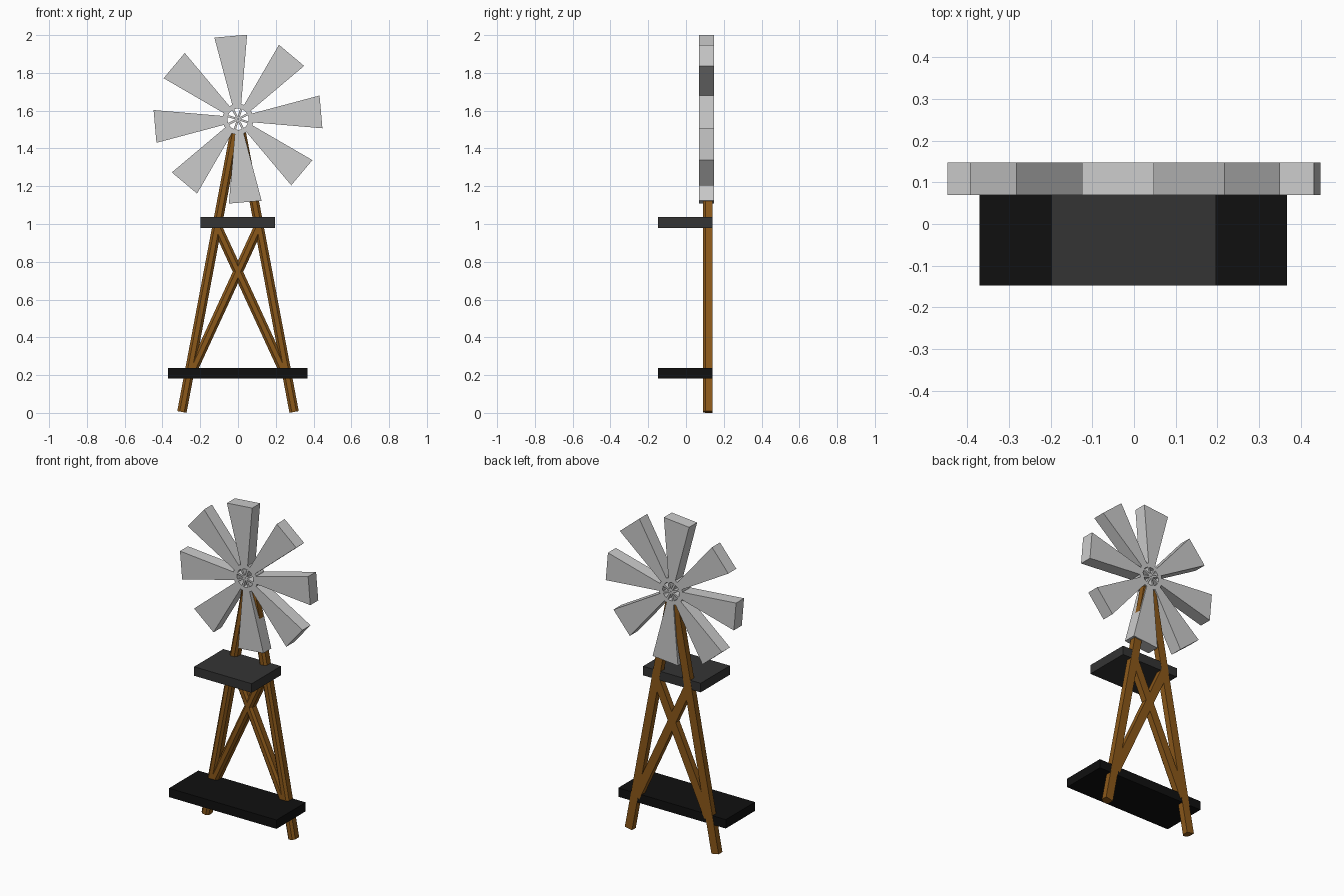
import bpy, bmesh
from math import sin, cos, pi, radians
from mathutils import Vector, Matrix

if "Cube" in bpy.data.objects:
    bpy.data.objects.remove(bpy.data.objects["Cube"])


def material(name, rgb):
    m = bpy.data.materials.new(name)
    m.diffuse_color = (*rgb, 1)
    m.use_nodes = True
    m.node_tree.nodes["Principled BSDF"].inputs["Base Color"].default_value = m.diffuse_color
    return m


WOOD = material("wood", (0.26, 0.098, 0.01))
DARK = material("dark_deck", (0.034, 0.034, 0.034))
BLACK = material("black_deck", (0.005, 0.005, 0.005))


def finish(name, bm, mat=None):
    bmesh.ops.recalc_face_normals(bm, faces=bm.faces)
    me = bpy.data.meshes.new(name)
    bm.to_mesh(me)
    bm.free()
    if mat:
        me.materials.append(mat)
    ob = bpy.data.objects.new(name, me)
    bpy.context.collection.objects.link(ob)
    return ob


def loft(name, start, end, mat=None):
    """Closed solid between two matching outlines."""
    bm = bmesh.new()
    a = [bm.verts.new(p) for p in start]
    b = [bm.verts.new(p) for p in end]
    bm.faces.new(a)
    bm.faces.new(b)
    n = len(a)
    for i in range(n):
        j = (i + 1) % n
        bm.faces.new((a[i], a[j], b[j], b[i]))
    return finish(name, bm, mat)


def box(name, lo, hi, mat):
    bm = bmesh.new()
    size = Vector(hi) - Vector(lo)
    mid = (Vector(hi) + Vector(lo)) / 2
    bmesh.ops.create_cube(bm, size=1, matrix=Matrix.Translation(mid) @ Matrix.Diagonal((*size, 1)))
    return finish(name, bm, mat)


# Timber profile (across, y): flat back, chamfered front edges
TIMBER = [(-0.025, 0.14), (0.025, 0.14), (0.025, 0.103), (0.012, 0.09), (-0.012, 0.09), (-0.025, 0.103)]


def timber(name, p, q):
    p, q = Vector((p[0], 0, p[1])), Vector((q[0], 0, q[1]))
    d = (q - p).normalized()
    side = Vector((d.z, 0, -d.x))
    ring = [side * u + Vector((0, y, 0)) for u, y in TIMBER]
    loft(name, [p + v for v in ring], [q + v for v in ring], WOOD)


# Tower legs and crossed braces
for s, label in ((-1, "left"), (1, "right")):
    timber(f"{label}_leg", (s * 0.297, 0.005), (s * 0.017, 1.485))
    timber(f"{label}_brace", (s * 0.245, 0.215), (-s * 0.112, 0.99))

# Decks
box("upper_deck", (-0.198, -0.147, 0.98), (0.197, 0.139, 1.036), DARK)
box("lower_deck", (-0.37, -0.147, 0.182), (0.367, 0.139, 0.237), BLACK)

# Wheel
Y0, Y1 = 0.07, 0.148
HUB = Vector((0, 0, 1.555))


def radial_plate(name, outline, angle):
    """Plate drawn as (radius, offset), turned about the hub."""
    c, s = cos(angle), sin(angle)
    pts = [HUB + Vector((r * c - t * s, 0, r * s + t * c)) for r, t in outline]
    loft(name, [p + Vector((0, Y0, 0)) for p in pts], [p + Vector((0, Y1, 0)) for p in pts])


for i in range(8):
    a = radians(5 + 45 * i)
    radial_plate(f"blade_{i + 1}", [(0.068, -0.022), (0.441, -0.087), (0.441, 0.087), (0.068, 0.022)], a)
    radial_plate(f"hub_spoke_{i + 1}", [(0.003, -0.005), (0.06, -0.006), (0.06, 0.006), (0.003, 0.005)],
                 a + pi / 8)

# Hub ring
bm = bmesh.new()
N = 16
rows = []
for k in range(N):
    a = radians(5) + 2 * pi * k / N
    d = Vector((cos(a), 0, sin(a)))
    rows.append([bm.verts.new(HUB + d * r + Vector((0, y, 0)))
                 for r, y in ((0.057, Y0), (0.082, Y0), (0.082, Y1), (0.057, Y1))])
for k in range(N):
    p, q = rows[k], rows[(k + 1) % N]
    for j in range(4):
        m = (j + 1) % 4
        bm.faces.new((p[j], p[m], q[m], q[j]))
finish("hub_ring", bm)
